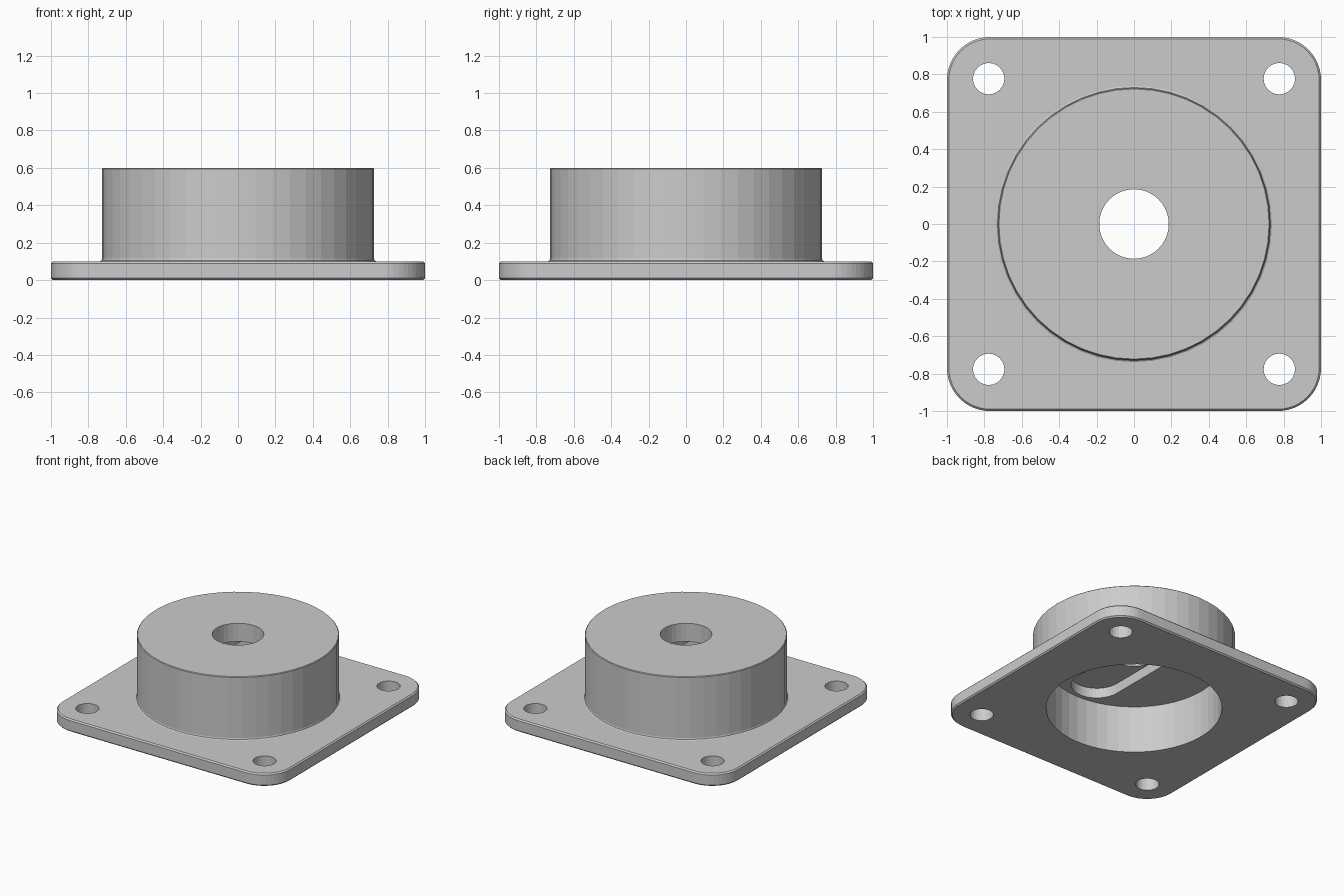
import bpy
import bmesh
from math import cos, sin, pi

old = bpy.data.objects.get("Cube")
if old:
    bpy.data.objects.remove(old, do_unlink=True)

grey = bpy.data.materials.new("plain grey")
grey.use_nodes = True
grey.diffuse_color = (0.6, 0.6, 0.6, 1)
grey.node_tree.nodes["Principled BSDF"].inputs["Base Color"].default_value = (0.6, 0.6, 0.6, 1)


def outline(half_x, half_y, radius, steps):
    """Rounded rectangle; becomes a circle or a slot when the radius fills it."""
    points = []
    for corner, (sx, sy) in enumerate([(1, 1), (-1, 1), (-1, -1), (1, -1)]):
        for i in range(steps + 1):
            a = (corner + i / steps) * pi / 2
            points.append((sx * (half_x - radius) + radius * cos(a),
                           sy * (half_y - radius) + radius * sin(a)))
    return points


def solid(name, layers, steps=12, centre=(0, 0)):
    """Closed solid lofted through (half_x, half_y, radius, z) layers."""
    bm = bmesh.new()
    rings = [[bm.verts.new((x + centre[0], y + centre[1], z))
              for x, y in outline(hx, hy, r, steps)] for hx, hy, r, z in layers]
    for low, high in zip(rings, rings[1:]):
        for i in range(len(low)):
            j = (i + 1) % len(low)
            bm.faces.new((low[i], low[j], high[j], high[i]))
    bm.faces.new(rings[0][::-1])
    bm.faces.new(rings[-1])
    bmesh.ops.remove_doubles(bm, verts=bm.verts, dist=1e-5)
    bmesh.ops.recalc_face_normals(bm, faces=bm.faces)
    mesh = bpy.data.meshes.new(name)
    bm.to_mesh(mesh)
    bm.free()
    mesh.materials.append(grey)
    obj = bpy.data.objects.new(name, mesh)
    bpy.context.collection.objects.link(obj)
    return obj


def round_layers(*profile):
    return [(r, r, r, z) for r, z in profile]


def combine(target, other, operation):
    """Apply a boolean and discard the helper solid."""
    mod = target.modifiers.new(operation, 'BOOLEAN')
    mod.operation = operation
    mod.solver = 'EXACT'
    mod.object = other
    bpy.context.view_layer.objects.active = target
    bpy.ops.object.modifier_apply(modifier=mod.name)
    bpy.data.objects.remove(other, do_unlink=True)


# Square flange with rounded corners and a fine edge chamfer
EDGE, CORNER, TOP = 0.01, 0.23, 0.1
housing = solid("flanged_housing", [
    (1 - inset, 1 - inset, CORNER - inset, z)
    for inset, z in [(EDGE, 0), (0, EDGE), (0, TOP - EDGE), (EDGE, TOP)]])

# Round boss with a small foot fillet and broken top edge
boss = solid("boss", round_layers(
    (0.738, 0.05), (0.738, TOP), (0.73, 0.105), (0.727, 0.115), (0.727, 0.595), (0.722, 0.6)))
combine(housing, boss, 'UNION')

# Bore from below, slot in its ceiling, and shaft hole through the top
combine(housing, solid("bore", round_layers((0.632, -0.1), (0.632, 0.375))), 'DIFFERENCE')
combine(housing, solid("slot", [(0.185, 0.6, 0.185, z) for z in (0.3, 0.455)]), 'DIFFERENCE')
combine(housing, solid("shaft_hole", round_layers((0.186, 0.4), (0.186, 0.7)), 8), 'DIFFERENCE')

# Four mounting holes
for x in (-0.777, 0.777):
    for y in (-0.777, 0.777):
        hole = solid("bolt_hole", round_layers((0.084, -0.1), (0.084, 0.2)), 6, (x, y))
        combine(housing, hole, 'DIFFERENCE')

# Plain single-colour flat facets
housing.data.materials.clear()
housing.data.materials.append(grey)
for face in housing.data.polygons:
    face.material_index = 0
    face.use_smooth = False
